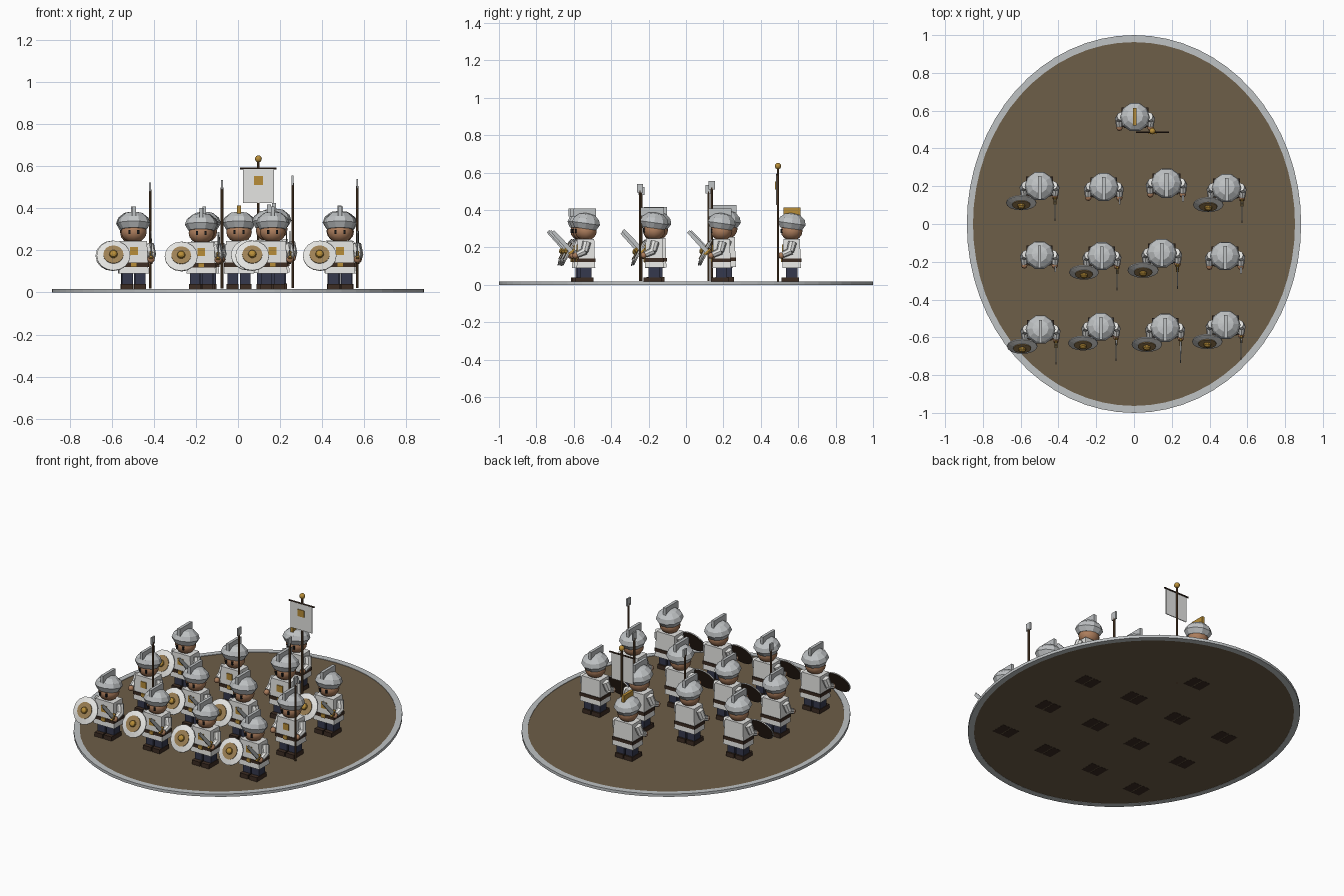
import bpy, bmesh, math
from mathutils import Matrix, Vector

if "Cube" in bpy.data.objects:
    bpy.data.objects.remove(bpy.data.objects["Cube"])


def colour(name, r, g, b):
    m = bpy.data.materials.new(name)
    m.diffuse_color = (r, g, b, 1)
    m.use_nodes = True
    m.node_tree.nodes["Principled BSDF"].inputs["Base Color"].default_value = m.diffuse_color
    return m


EARTH = colour("earth", 0.155, 0.112, 0.065)
STEEL = colour("steel", 0.52, 0.54, 0.55)
CLOTH = colour("white_cloth", 0.78, 0.78, 0.76)
GOLD = colour("gold", 0.48, 0.27, 0.04)
SKIN = colour("skin", 0.42, 0.21, 0.11)
BLUE = colour("dark_blue", 0.035, 0.04, 0.075)
LEATHER = colour("leather", 0.045, 0.025, 0.016)
WOOD = colour("wood", 0.12, 0.065, 0.03)
TAN = colour("tan", 0.34, 0.22, 0.09)
DARK = colour("dark", 0.01, 0.01, 0.01)


def T(x, y, z):
    return Matrix.Translation((x, y, z))


def RX(deg):
    return Matrix.Rotation(math.radians(deg), 4, 'X')


def finish(bm, name, mat, smooth=False):
    bmesh.ops.recalc_face_normals(bm, faces=bm.faces)
    me = bpy.data.meshes.new(name)
    for f in bm.faces:
        f.smooth = smooth
    bm.to_mesh(me)
    bm.free()
    me.materials.append(mat)
    return me


def boxes(name, mat, items, taper=1.0):
    """items: (centre, size[, matrix]); taper narrows the top"""
    bm = bmesh.new()
    for it in items:
        m = it[2] if len(it) > 2 else Matrix()
        vs = bmesh.ops.create_cube(bm, size=1)['verts']
        for v in vs:
            k = taper if v.co.z > 0 else 1
            p = Vector((v.co.x * it[1][0] * k, v.co.y * it[1][1] * k, v.co.z * it[1][2]))
            v.co = m @ (p + Vector(it[0]))
    return finish(bm, name, mat)


def lathe(name, mat, profile, n, matrix=Matrix(), smooth=False):
    """spin (radius, height) points about z, closing ends at the axis"""
    bm = bmesh.new()
    vs = [bm.verts.new((r, 0, z)) for r, z in profile]
    es = [bm.edges.new(p) for p in zip(vs, vs[1:])]
    bmesh.ops.spin(bm, geom=vs + es, cent=(0, 0, 0), axis=(0, 0, 1),
                   angle=math.tau, steps=n, use_merge=True)
    bmesh.ops.remove_doubles(bm, verts=bm.verts, dist=1e-5)
    bm.transform(matrix)
    return finish(bm, name, mat, smooth)


def rods(name, mat, rod_list, n=8):
    """rod_list: (start, end, start radius, end radius)"""
    bm = bmesh.new()
    for a, b, r1, r2 in rod_list:
        a, b = Vector(a), Vector(b)
        d = b - a
        m = Matrix.Translation((a + b) / 2) @ d.to_track_quat('Z', 'Y').to_matrix().to_4x4()
        bmesh.ops.create_cone(bm, cap_ends=True, segments=n, radius1=r1, radius2=r2,
                              depth=d.length, matrix=m)
    return finish(bm, name, mat)


def balls(name, mat, items, u=10, v=7, smooth=True):
    bm = bmesh.new()
    for c, s in items:
        bmesh.ops.create_uvsphere(bm, u_segments=u, v_segments=v, radius=1,
                                  matrix=T(*c) @ Matrix.Diagonal((*s, 1)))
    return finish(bm, name, mat, smooth)


def place(me, name, matrix=Matrix()):
    ob = bpy.data.objects.new(name, me)
    bpy.context.collection.objects.link(ob)
    ob.matrix_world = matrix


# oval ground with a raised steel rim
oval = Matrix.Diagonal((0.885, 1, 1, 1))
place(lathe("ground", EARTH, [(0, 0.001), (0.965, 0.001), (0.965, 0.014), (0, 0.014)], 64, oval), "ground")
place(lathe("rim", STEEL, [(0.963, 0), (1, 0), (1, 0.017), (0.963, 0.017), (0.963, 0)], 64, oval), "rim")

# body shared by every figure
S = (-1, 1)
helmet_tilt = T(0, 0, 0.325) @ RX(-8)
body = [
    boxes("boots", LEATHER, [((s * 0.031, -0.008, 0.02), (0.055, 0.095, 0.04)) for s in S]),
    boxes("legs", BLUE, [((s * 0.03, 0, 0.07), (0.05, 0.06, 0.07)) for s in S]),
    boxes("tunic_skirt", CLOTH, [((0, 0, 0.108), (0.142, 0.1, 0.034))], 0.95),
    boxes("belt", LEATHER, [((0, 0, 0.132), (0.142, 0.103, 0.02))]),
    boxes("buckle", GOLD, [((0, -0.053, 0.132), (0.026, 0.008, 0.022))]),
    boxes("tunic", CLOTH, [((0, 0, 0.193), (0.134, 0.095, 0.104))], 0.93),
    boxes("chest_badge", GOLD, [((0, -0.047, 0.196), (0.038, 0.008, 0.038), Matrix())]),
    balls("head", SKIN, [((0, 0, 0.288), (0.061, 0.058, 0.052))], 12, 8),
    boxes("eyes", DARK, [((s * 0.021, -0.054, 0.288), (0.01, 0.009, 0.02)) for s in S]),
    lathe("helmet", STEEL, [(0, -0.02), (0.062, -0.025), (0.079, 0.004), (0.07, 0.03),
                            (0.043, 0.052), (0, 0.06)], 10, helmet_tilt),
]
for s, n in ((-1, "right"), (1, "left")):
    body += [
        rods(n + "_sleeve", CLOTH, [((s * 0.073, 0.005, 0.228), (s * 0.086, -0.008, 0.178), 0.023, 0.02),
                                    ((s * 0.086, -0.002, 0.182), (s * 0.083, -0.046, 0.162), 0.02, 0.017)]),
        balls(n + "_hand", SKIN, [((s * 0.082, -0.056, 0.157), (0.017, 0.017, 0.017))], 8, 6),
    ]
crest = boxes("crest", STEEL, [((0, -0.008, 0.387), (0.018, 0.122, 0.045))])
gold_crest = boxes("gold_crest", GOLD, [((0, 0.002, 0.39), (0.018, 0.092, 0.045))])

# shield leaning back, face forward and up
shield_m = T(-0.097, -0.088, 0.175) @ RX(62)
swing = T(0.082, -0.06, 0.16) @ RX(43)
shield_kit = [
    lathe("shield_face", CLOTH, [(0, 0.012), (0.05, 0.01), (0.08, 0.002), (0.08, -0.004), (0.074, -0.004)],
          16, shield_m),
    lathe("shield_back", LEATHER, [(0, -0.005), (0.077, -0.005), (0.077, -0.003)], 16, shield_m),
    lathe("shield_disc", TAN, [(0.048, 0.008), (0.048, 0.014), (0, 0.015)], 16, shield_m),
    lathe("shield_boss", GOLD, [(0.021, 0.012), (0.018, 0.024), (0.01, 0.03), (0, 0.032)], 10, shield_m),
    # sword raised forward
    boxes("sword_grip", WOOD, [((0, 0, -0.004), (0.012, 0.012, 0.05), swing)]),
    boxes("sword_guard", GOLD, [((0, 0, 0.024), (0.014, 0.045, 0.01), swing)]),
    boxes("sword_blade", STEEL, [((0, 0, 0.1), (0.007, 0.024, 0.145), swing)], 0.8),
]

# long pole weapon
pole_kit = [
    rods("pole", WOOD, [((0.084, -0.075, 0.02), (0.084, -0.075, 0.5), 0.006, 0.006)]),
    boxes("pole_blade", STEEL, [((0.084, -0.075, 0.512), (0.009, 0.034, 0.045))]),
]

# banner
B = (0.092, -0.073)
banner_kit = [
    rods("banner_pole", WOOD, [((*B, 0), (*B, 0.625), 0.006, 0.006)]),
    rods("banner_bar", LEATHER, [((0.005, B[1] - 0.006, 0.59), (0.179, B[1] - 0.006, 0.59), 0.005, 0.005)]),
    balls("banner_finial", GOLD, [((*B, 0.635), (0.017, 0.017, 0.017))], 10, 8),
    boxes("banner_cloth", CLOTH, [((B[0], B[1] - 0.008, 0.507), (0.148, 0.005, 0.162))]),
    boxes("banner_badge", GOLD, [((B[0], B[1] - 0.011, 0.532), (0.042, 0.008, 0.042))]),
]

# troop layout: x, y, scale, kit
troop = [
    (0.005, 0.565, 1, [gold_crest] + banner_kit),
    (-0.5, 0.2, 1, shield_kit), (-0.16, 0.195, 1, pole_kit),
    (0.172, 0.215, 1.04, pole_kit), (0.49, 0.19, 1, shield_kit),
    (-0.5, -0.165, 0.98, pole_kit), (-0.17, -0.17, 0.98, shield_kit),
    (0.147, -0.155, 1.02, shield_kit), (0.482, -0.17, 1.01, pole_kit),
    (-0.495, -0.56, 1, shield_kit), (-0.175, -0.545, 0.98, shield_kit),
    (0.165, -0.55, 1, shield_kit), (0.485, -0.535, 1, shield_kit),
]
for i, (x, y, k, kit) in enumerate(troop):
    m = T(x, y, 0) @ Matrix.Scale(k, 4)
    for me in body + ([crest] if i else []) + kit:
        place(me, f"{me.name}_{i + 1}", m)
